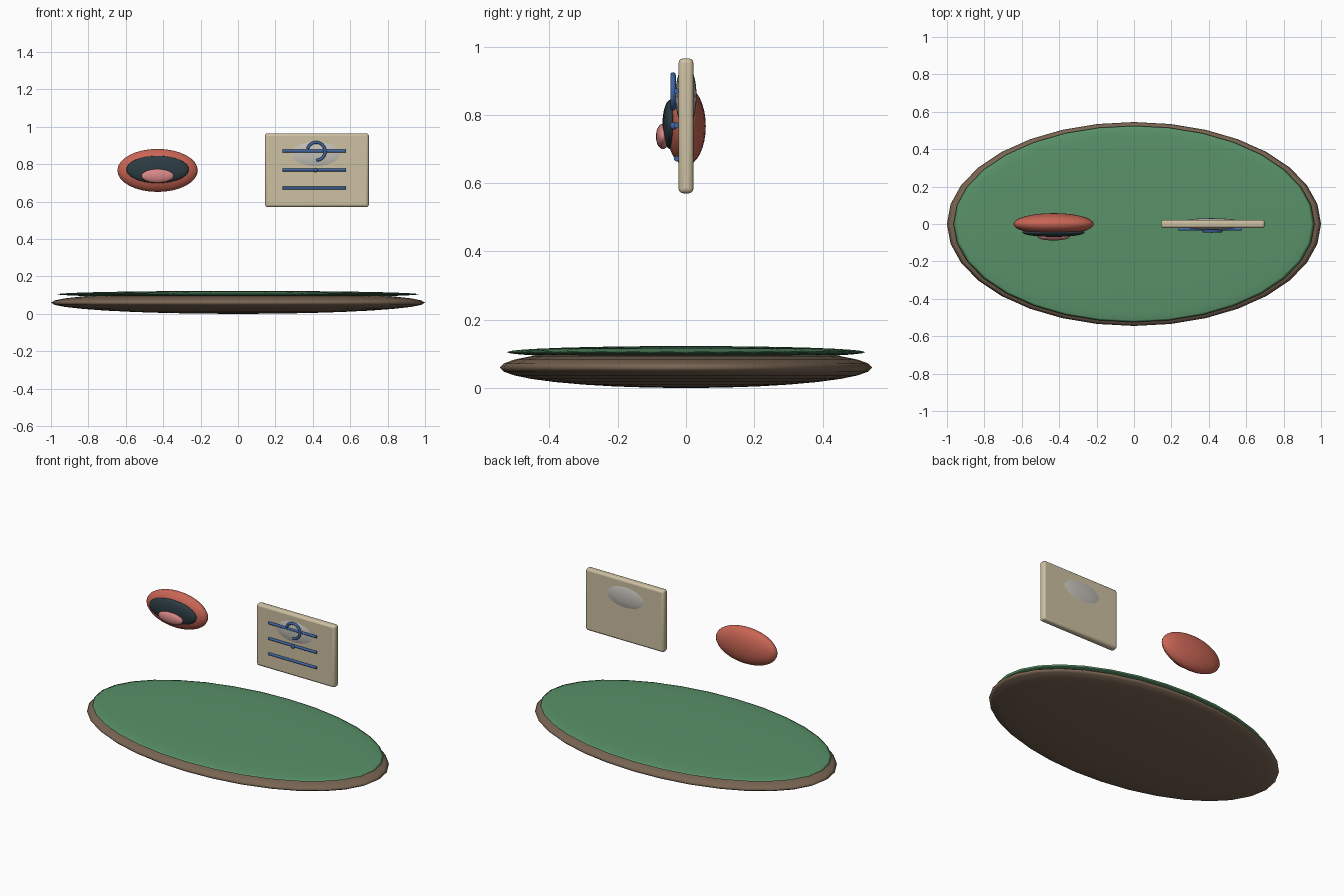
import bpy, math

if "Cube" in bpy.data.objects:
    bpy.data.objects.remove(bpy.data.objects["Cube"])


def material(name, r, g, b):
    m = bpy.data.materials.new(name)
    m.diffuse_color = (r, g, b, 1)
    m.use_nodes = True
    m.node_tree.nodes["Principled BSDF"].inputs["Base Color"].default_value = m.diffuse_color
    return m


BROWN = material("brown", 0.19, 0.13, 0.085)
GREEN = material("green", 0.10, 0.285, 0.14)
RED = material("red", 0.58, 0.13, 0.09)
DARK = material("dark", 0.025, 0.045, 0.055)
PINK = material("pink", 0.68, 0.24, 0.24)
CREAM = material("cream", 0.61, 0.53, 0.36)
BLUE = material("blue", 0.05, 0.13, 0.36)
PALE = material("pale", 0.55, 0.53, 0.48)


def finish(name, mat):
    ob = bpy.context.object
    ob.name = name
    ob.data.materials.append(mat)
    return ob


def ellipsoid(name, centre, radii, mat):
    bpy.ops.mesh.primitive_uv_sphere_add(segments=32, ring_count=16, radius=1, location=centre)
    ob = finish(name, mat)
    ob.scale = radii
    bpy.ops.object.transform_apply(location=False, rotation=False, scale=True)
    bpy.ops.object.shade_smooth()
    return ob


# Oval ground disc with a green top
ellipsoid("base", (0, 0, 0.06), (1.0, 0.545, 0.06), BROWN)
ellipsoid("base_top", (0, 0, 0.105), (0.965, 0.525, 0.018), GREEN)

# Open mouth
ellipsoid("lips", (-0.43, 0, 0.767), (0.215, 0.058, 0.115), RED)
ellipsoid("mouth_opening", (-0.43, -0.045, 0.772), (0.167, 0.024, 0.073), DARK)
ellipsoid("tongue", (-0.43, -0.068, 0.737), (0.087, 0.02, 0.037), PINK)

# Rounded card
bpy.ops.mesh.primitive_cube_add(size=1, location=(0.422, 0, 0.768))
card = finish("card", CREAM)
card.scale = (0.555, 0.044, 0.395)
bpy.ops.object.transform_apply(location=False, rotation=False, scale=True)
bevel = card.modifiers.new("bevel", "BEVEL")
bevel.width = 0.014
bevel.segments = 3
bpy.ops.object.shade_smooth_by_angle(angle=math.radians(35))

# Pale bulge showing through both faces of the card
ellipsoid("card_bulge", (0.415, 0, 0.855), (0.185, 0.031, 0.092), PALE)

# Three ruled lines on the front
for i, z in enumerate((0.87, 0.77, 0.672)):
    bpy.ops.mesh.primitive_cylinder_add(vertices=16, radius=0.008, depth=0.34,
                                        location=(0.407, -0.028, z),
                                        rotation=(0, math.pi / 2, 0))
    finish(f"line_{i + 1}", BLUE)
    bpy.ops.object.shade_smooth_by_angle()

# Curled hook and dot in front of the lines
curve = bpy.data.curves.new("hook", "CURVE")
curve.dimensions = "3D"
curve.bevel_depth = 0.008
curve.bevel_resolution = 3
curve.use_fill_caps = True
steps = 24
spline = curve.splines.new("POLY")
spline.points.add(steps)
for i, p in enumerate(spline.points):
    a = math.radians(165 - 255 * i / steps)
    p.co = (0.418 + 0.048 * math.cos(a), -0.038, 0.869 + 0.048 * math.sin(a), 1)
hook = bpy.data.objects.new("hook", curve)
bpy.context.collection.objects.link(hook)
curve.materials.append(BLUE)
ellipsoid("dot", (0.415, -0.036, 0.768), (0.011, 0.011, 0.011), BLUE)
